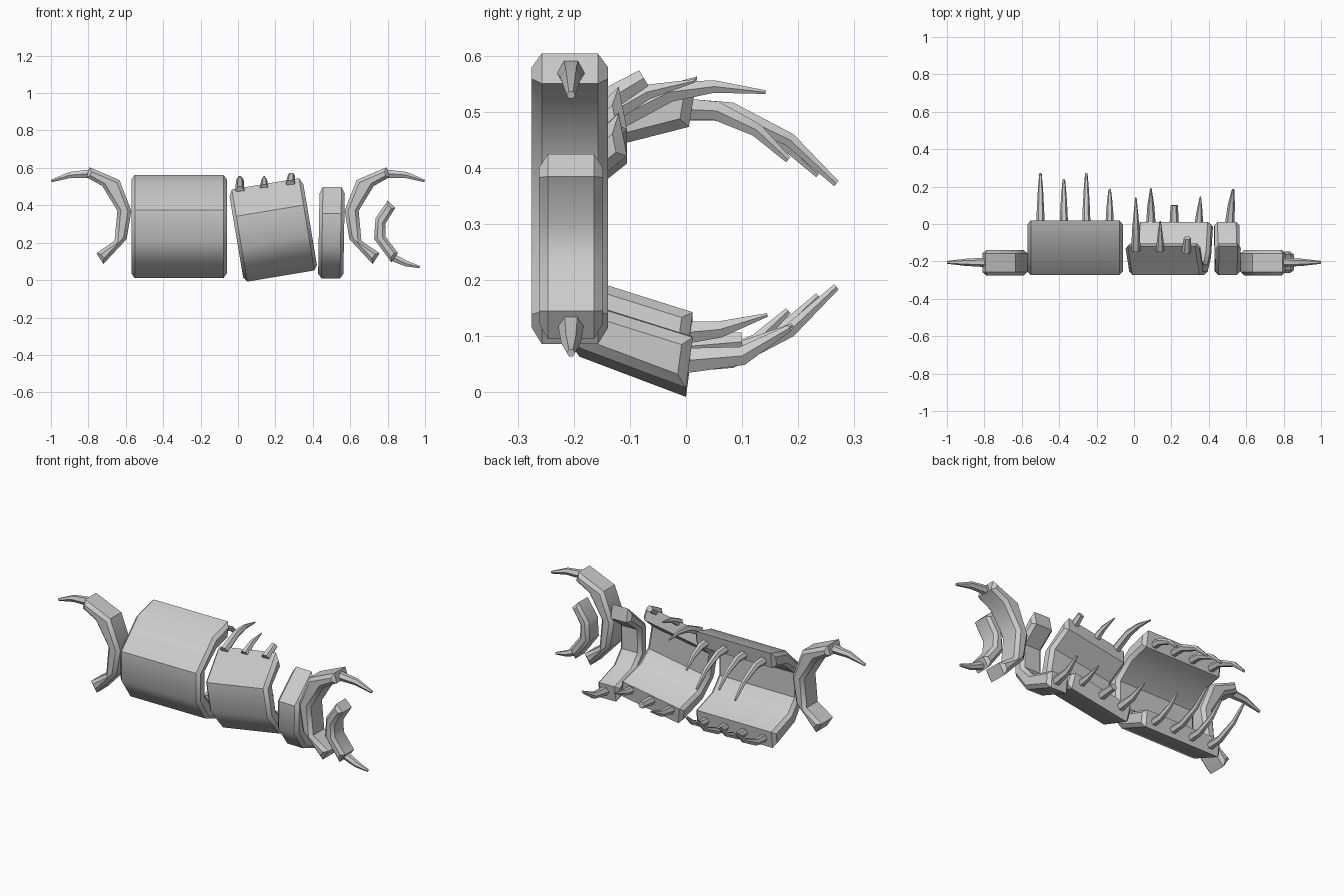
import bpy, bmesh, math
from mathutils import Vector

if "Cube" in bpy.data.objects:
    bpy.data.objects.remove(bpy.data.objects["Cube"], do_unlink=True)

grey = bpy.data.materials.new("shell grey")
grey.use_nodes = True
grey.diffuse_color = (0.6, 0.6, 0.6, 1)
grey.node_tree.nodes["Principled BSDF"].inputs["Base Color"].default_value = (0.6, 0.6, 0.6, 1)


def finish(name, bm, angle):
    bmesh.ops.recalc_face_normals(bm, faces=bm.faces[:])
    mesh = bpy.data.meshes.new(name)
    bm.to_mesh(mesh)
    bm.free()
    mesh.materials.append(grey)
    ob = bpy.data.objects.new(name, mesh)
    bpy.context.collection.objects.link(ob)
    bpy.ops.object.select_all(action='DESELECT')
    ob.select_set(True)
    bpy.context.view_layer.objects.active = ob
    bpy.ops.object.shade_smooth_by_angle(angle=math.radians(angle))
    return ob


def prism(name, points, depth, bevel, angle=40):
    """Extrude a closed 3D outline by depth and bevel the rims of both caps."""
    bm = bmesh.new()
    face = bm.faces.new([bm.verts.new(p) for p in points])
    out = bmesh.ops.extrude_face_region(bm, geom=[face], use_keep_orig=True)
    far = [v for v in out["geom"] if isinstance(v, bmesh.types.BMVert)]
    bmesh.ops.translate(bm, verts=far, vec=depth)
    along = Vector(depth).normalized()
    rims = [e for e in bm.edges
            if abs((e.verts[0].co - e.verts[1].co).normalized().dot(along)) < 0.5]
    bmesh.ops.recalc_face_normals(bm, faces=bm.faces[:])
    bmesh.ops.bevel(bm, geom=rims, offset=bevel, segments=1, affect='EDGES')
    return finish(name, bm, angle)


def claw(name, path, radius, tip=0.15, side=(1, 0, 0)):
    """Hexagonal tapered claw swept along a path."""
    bm = bmesh.new()
    path = [Vector(p) for p in path]
    side = Vector(side)
    rings = []
    for i, p in enumerate(path):
        tangent = path[min(i + 1, len(path) - 1)] - path[max(i - 1, 0)]
        up = tangent.cross(side).normalized()
        r = radius * (1 - (1 - tip) * (i / (len(path) - 1)) ** 1.4)
        rings.append([bm.verts.new(p + side * r * math.cos(a) + up * r * math.sin(a))
                      for a in (k * math.pi / 3 for k in range(6))])
    for a, b in zip(rings, rings[1:]):
        for k in range(6):
            bm.faces.new((a[k], a[k - 1], b[k - 1], b[k]))
    bm.faces.new(rings[0])
    bm.faces.new(rings[-1])
    return finish(name, bm, 30)


# Curved body shells, open at the back; only the first has an upper flap
outer = [(-0.12, 0.52), (-0.272, 0.37), (-0.272, 0.2), (-0.19, 0.08), (0, 0.005)]
inner = [(0.012, 0.1), (-0.14, 0.15), (-0.2, 0.22), (-0.2, 0.36), (-0.105, 0.44)]
flap = [(0.005, 0.468), (0.02, 0.558)]


def shell(name, x, z, width, tilt, scale, profile):
    pts = [(-width / 2, y, (pz - 0.28) * scale) for y, pz in profile]
    ob = prism(name, pts, (width, 0, 0), 0.018)
    ob.location = (x, 0, z)
    ob.rotation_euler.y = math.radians(tilt)


shell("large_shell", -0.315, 0.285, 0.51, 0, 1, outer + inner + flap)
shell("middle_shell", 0.185, 0.285, 0.4, -9.5, 0.97, outer + inner)
shell("small_shell", 0.5, 0.27, 0.135, 1, 0.95, outer + inner)

# Claws along both flaps of the large shell
for i, (x, reach) in enumerate([(-0.5, 1), (-0.375, 0.88), (-0.255, 1), (-0.13, 0.68)]):
    arc = [(-0.02, 0.505), (0.08, 0.5), (0.185, 0.45), (0.268, 0.372)]
    for row in ("upper", "lower"):
        path = [(x, y * reach, 0.505 + (z - 0.505) * reach) for y, z in arc]
        if row == "lower":
            path = [(px, y, 0.56 - z) for px, y, z in path]
        claw(f"{row}_claw_{i + 1}", path, 0.023, 0.3)

# Claws and blunt stubs on the middle and small shells
claw("middle_upper_claw_1", [(0.01, -0.14, 0.48), (0.01, -0.03, 0.535),
                             (0.01, 0.05, 0.545), (0.01, 0.142, 0.535)], 0.025)
claw("middle_upper_claw_2", [(0.14, -0.14, 0.495), (0.14, -0.07, 0.535), (0.14, 0.015, 0.555)], 0.023)
claw("middle_upper_stub", [(0.28, -0.15, 0.515), (0.285, -0.075, 0.56)], 0.025, 0.75)
claw("middle_lower_claw_1", [(0.09, -0.02, 0.06), (0.09, 0.1, 0.075), (0.09, 0.19, 0.12)], 0.027)
claw("middle_lower_stub", [(0.215, -0.02, 0.08), (0.215, 0.1, 0.09)], 0.026, 0.75)
claw("middle_lower_claw_2", [(0.345, -0.02, 0.105), (0.35, 0.06, 0.112), (0.355, 0.145, 0.138)], 0.025)
claw("small_lower_claw", [(0.51, -0.02, 0.055), (0.52, 0.1, 0.065), (0.53, 0.185, 0.115)], 0.027, 0.25)

# Matching bent arms at each end, each tipped with a claw
arm = [(0.795, 0.604), (0.634, 0.535), (0.57, 0.37), (0.595, 0.22), (0.72, 0.086),
       (0.757, 0.144), (0.66, 0.21), (0.645, 0.37), (0.725, 0.503), (0.81, 0.55)]
for word, s in (("left", 1), ("right", -1)):
    prism(f"{word}_arm", [(s * x, -0.275, z) for x, z in arm], (0, 0.136, 0), 0.018)
    claw(f"{word}_arm_claw", [(s * 0.78, -0.205, 0.57), (s * 0.9, -0.205, 0.562),
                              (s * 0.998, -0.205, 0.53)], 0.026, 0.3, (0, 1, 0))

# Small outer arm on the left end
hook = [(0.8, 0.425), (0.735, 0.33), (0.728, 0.22), (0.82, 0.095),
        (0.855, 0.145), (0.79, 0.23), (0.787, 0.3), (0.84, 0.385)]
prism("outer_arm", [(x, -0.262, z) for x, z in hook], (0, 0.114, 0), 0.016)
claw("outer_arm_claw", [(0.82, -0.205, 0.125), (0.9, -0.205, 0.088), (0.972, -0.205, 0.07)],
     0.024, 0.3, (0, 1, 0))
